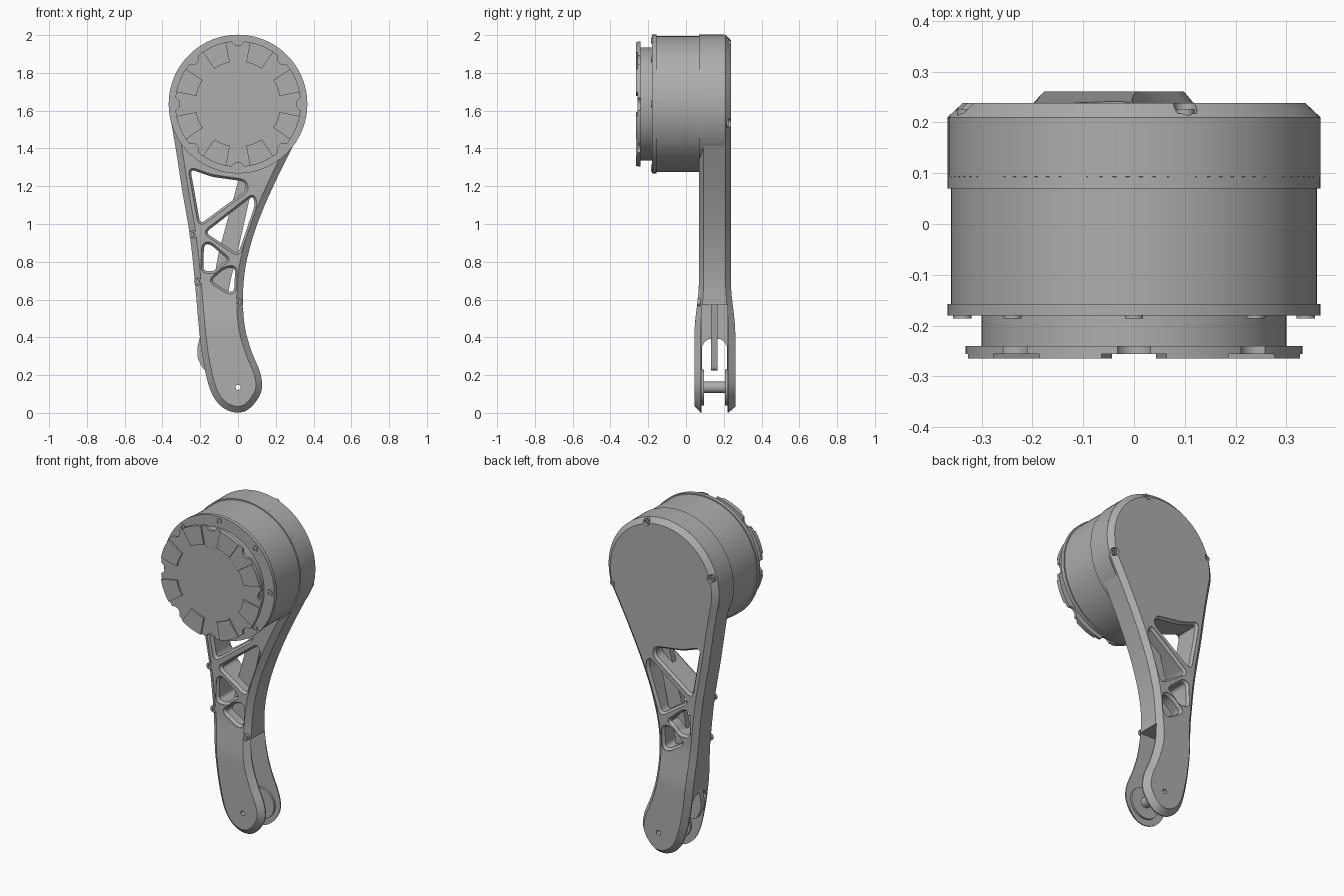
import bpy, bmesh, math
from mathutils import Vector

if "Cube" in bpy.data.objects:
    bpy.data.objects.remove(bpy.data.objects["Cube"], do_unlink=True)

grey = bpy.data.materials.new("machined grey")
grey.use_nodes = True
COLOUR = (0.42, 0.42, 0.42, 1)
grey.diffuse_color = COLOUR
grey.node_tree.nodes["Principled BSDF"].inputs["Base Color"].default_value = COLOUR

HUB = Vector((0, 1.635))      # motor axis in x, z
PIVOT = (0, 0.135)            # lower axle in x, z
MID = 0.153                   # middle of the leg in y


def polar(r, degrees):
    a = math.radians(degrees)
    return HUB + r * Vector((math.cos(a), math.sin(a)))


def circle(centre, r, n=24):
    return [Vector(centre) + r * Vector((math.cos(2 * math.pi * i / n), math.sin(2 * math.pi * i / n)))
            for i in range(n)]


def rect(x0, z0, x1, z1):
    return [(x0, z0), (x1, z0), (x1, z1), (x0, z1)]


def inset(pts, d):
    """Move a counter-clockwise outline inwards by d."""
    out = []
    for i, p in enumerate(pts):
        a = (p - pts[i - 1]).normalized()
        b = (pts[(i + 1) % len(pts)] - p).normalized()
        n1, n2 = Vector((-a.y, a.x)), Vector((-b.y, b.x))
        out.append(p + d * (n1 + n2) / (1 + n1.dot(n2)))
    return out


def fillet(pts, r):
    """Round the corners of a polygon."""
    out = []
    pts = [Vector(p) for p in pts]
    for i, p in enumerate(pts):
        u, v = pts[i - 1] - p, pts[(i + 1) % len(pts)] - p
        a = p + u.normalized() * min(r, u.length * 0.45)
        b = p + v.normalized() * min(r, v.length * 0.45)
        for k in range(6):
            t = k / 5
            out.append(a * (1 - t) ** 2 + p * 2 * t * (1 - t) + b * t ** 2)
    return out


def prism(name, pts, layers):
    """Solid from an x-z outline; each layer is (y, inset)."""
    pts = [Vector(p) for p in pts]
    bm = bmesh.new()
    rings = [[bm.verts.new((p.x, y, p.y)) for p in inset(pts, d)] for y, d in layers]
    n = len(pts)
    bm.faces.new(rings[0])
    bm.faces.new(rings[-1][::-1])
    for lo, hi in zip(rings, rings[1:]):
        for i in range(n):
            bm.faces.new((lo[i], hi[i], hi[(i + 1) % n], lo[(i + 1) % n]))
    bmesh.ops.recalc_face_normals(bm, faces=bm.faces)
    mesh = bpy.data.meshes.new(name)
    bm.to_mesh(mesh)
    bm.free()
    mesh.materials.append(grey)
    ob = bpy.data.objects.new(name, mesh)
    bpy.context.collection.objects.link(ob)
    return ob


def activate(ob):
    bpy.ops.object.select_all(action='DESELECT')
    ob.select_set(True)
    bpy.context.view_layer.objects.active = ob


def cut(ob, pts, layers):
    """Subtract a prism from an object."""
    tool = prism("cutter", pts, layers)
    activate(ob)
    mod = ob.modifiers.new("cut", 'BOOLEAN')
    mod.operation, mod.solver, mod.object = 'DIFFERENCE', 'EXACT', tool
    bpy.ops.object.modifier_apply(modifier=mod.name)
    bpy.data.objects.remove(tool, do_unlink=True)


def bolt(name, centre, y, side, r=0.018):
    """Socket-headed bolt; side is the direction its head points in y."""
    s = side
    prism(name, circle(centre, r, 16),
          [(y - 0.012 * s, 0), (y + 0.006 * s, 0), (y + 0.006 * s, r / 2), (y - 0.003 * s, r / 2)])


# Leg shell: round head, tapering into a curved foot
arc = [polar(0.367, -18 + 203 * i / 48) for i in range(49)]
side = [(-.333, 1.42), (-.296, 1.18), (-.255, .94), (-.228, .69), (-.206, .44), (-.185, .28),
        (-.15, .13), (-.1, .045), (-.03, .005), (.04, .01), (.095, .06), (.127, .13),
        (.116, .217), (.074, .32), (.037, .45), (.026, .6), (.037, .757), (.074, .915),
        (.127, 1.064), (.196, 1.22), (.28, 1.39)]
chain = [arc[-2], arc[-1]] + [Vector(p) for p in side] + [arc[0], arc[1]]
outline = list(arc)
for i in range(1, len(chain) - 2):
    a, b, c, d = chain[i - 1:i + 3]
    for k in range(4):
        t = k / 4
        if i == 1 and k == 0:
            continue
        outline.append(0.5 * (2 * b + (c - a) * t + (2 * a - 5 * b + 4 * c - d) * t ** 2
                              + (3 * b - a - 3 * c + d) * t ** 3))
leg = prism("leg_shell", outline, [(0.068, 0.033), (0.093, 0), (0.21, 0), (0.238, 0.03)])

# Widen the foot
bm = bmesh.new()
bm.from_mesh(leg.data)
for k in range(10):
    bmesh.ops.bisect_plane(bm, geom=bm.verts[:] + bm.edges[:] + bm.faces[:],
                           plane_co=(0, 0, 0.42 + 0.03 * k), plane_no=(0, 0, 1))
for v in bm.verts:
    t = min(1, max(0, (0.69 - v.co.z) / 0.27))
    v.co.y = MID + (v.co.y - MID) * (1 + 0.27 * t * t * (3 - 2 * t))
bm.to_mesh(leg.data)
bm.free()

# Truss windows with bevelled rims
windows = [
    [(-.252, 1.29), (-.20, 1.0), (.045, 1.18), (.035, 1.225), (-.14, 1.25)],
    [(-.172, .955), (0, .84), (.09, 1.10), (.08, 1.15)],
    [(-.185, .75), (-.12, .75), (-.09, .79), (-.05, .81), (-.15, .895), (-.18, .89)],
    [(-.145, .70), (-.05, .64), (-.02, .645), (-.015, .77), (-.07, .765)],
]
for w in windows:
    cut(leg, fillet(w, 0.028), [(0.02, 0.0), (0.052, -0.012), (0.07, -0.012), (0.085, 0),
                                (0.222, 0), (0.236, -0.012), (0.3, -0.012)])

# Foot fork: slot, arched opening at the rear edge and axle hole
cut(leg, rect(-0.165, -0.1, 0.4, 0.57), [(0.083, 0), (0.219, 0)])
cut(leg, rect(-0.4, -0.2, 0.1, 0.39), [(0.084, 0.04), (0.1, 0.012), (0.12, 0),
                                       (0.182, 0), (0.202, 0.012), (0.218, 0.04)])
cut(leg, circle(PIVOT, 0.014, 16), [(0, 0), (0.3, 0)])

# Bolts sunk into the rear rim of the head
for angle in (73, 163, -17):
    spot = polar(0.345, angle)
    cut(leg, circle(spot, 0.023, 20), [(0.217, 0), (0.3, 0)])
    bolt("rear_rim_bolt", spot, 0.22, 1)

# Bolts along the front edge of the leg
for spot, y in (((-.238, .945), .074), ((-.212, .695), .074), ((.003, .585), .066)):
    bolt("leg_bolt", spot, y, -1, 0.02)

# Axle and washers in the fork
for name, r, y0, y1 in (("axle", 0.03, 0.08, 0.222), ("front_washer", 0.095, 0.08, 0.095),
                        ("rear_washer", 0.095, 0.207, 0.222)):
    part = prism(name, circle(PIVOT, r, 40), [(y0, 0), (y1, 0)])
    cut(part, circle(PIVOT, 0.014, 16), [(0, 0), (0.3, 0)])

# Push link running inside the leg
link = [(.02, 1.3), (-.02, 1.15), (-.1, .86), (-.13, .7), (-.2, .41), (-.215, .35), (-.215, .29),
        (-.18, .225), (-.12, .225), (-.1, .36), (-.04, .7), (0, .86), (.06, 1.13), (.1, 1.3)]
prism("push_link", fillet(link, 0.02), [(0.132, 0), (0.166, 0)])

# Motor housing: head ring, barrel, flange and neck
ring = circle(HUB, 0.367, 96)
prism("head_ring", ring, [(0.07, 0), (0.2, 0)])
prism("motor_barrel", circle(HUB, 0.36, 96), [(-0.17, 0), (0.1, 0)])
prism("motor_flange", ring, [(-0.18, 0), (-0.157, 0)])
prism("motor_neck", circle(HUB, 0.3, 96), [(-0.245, 0), (-0.17, 0)])

# Output disc with shallow recesses and scallops around the bolts
disc = prism("output_disc", circle(HUB, 0.333, 96), [(-0.265, 0), (-0.24, 0)])
cut(disc, circle(HUB, 0.225, 72), [(-0.3, 0), (-0.256, 0)])
for k in range(8):
    mid = 45 * k
    wedge = [polar(0.215, mid - 11), polar(0.4, mid - 11), polar(0.4, mid + 11), polar(0.215, mid + 11)]
    cut(disc, wedge, [(-0.3, 0), (-0.2555, 0)])
    cut(disc, circle(polar(0.345, mid), 0.036, 24), [(-0.31, 0), (-0.2, 0)])
    bolt("flange_bolt", polar(0.338, mid), -0.18, -1)

# Smooth the round surfaces, keep edges crisp
for ob in [o for o in bpy.context.scene.objects if o.type == 'MESH']:
    activate(ob)
    bpy.ops.object.shade_smooth_by_angle(angle=math.radians(25))
